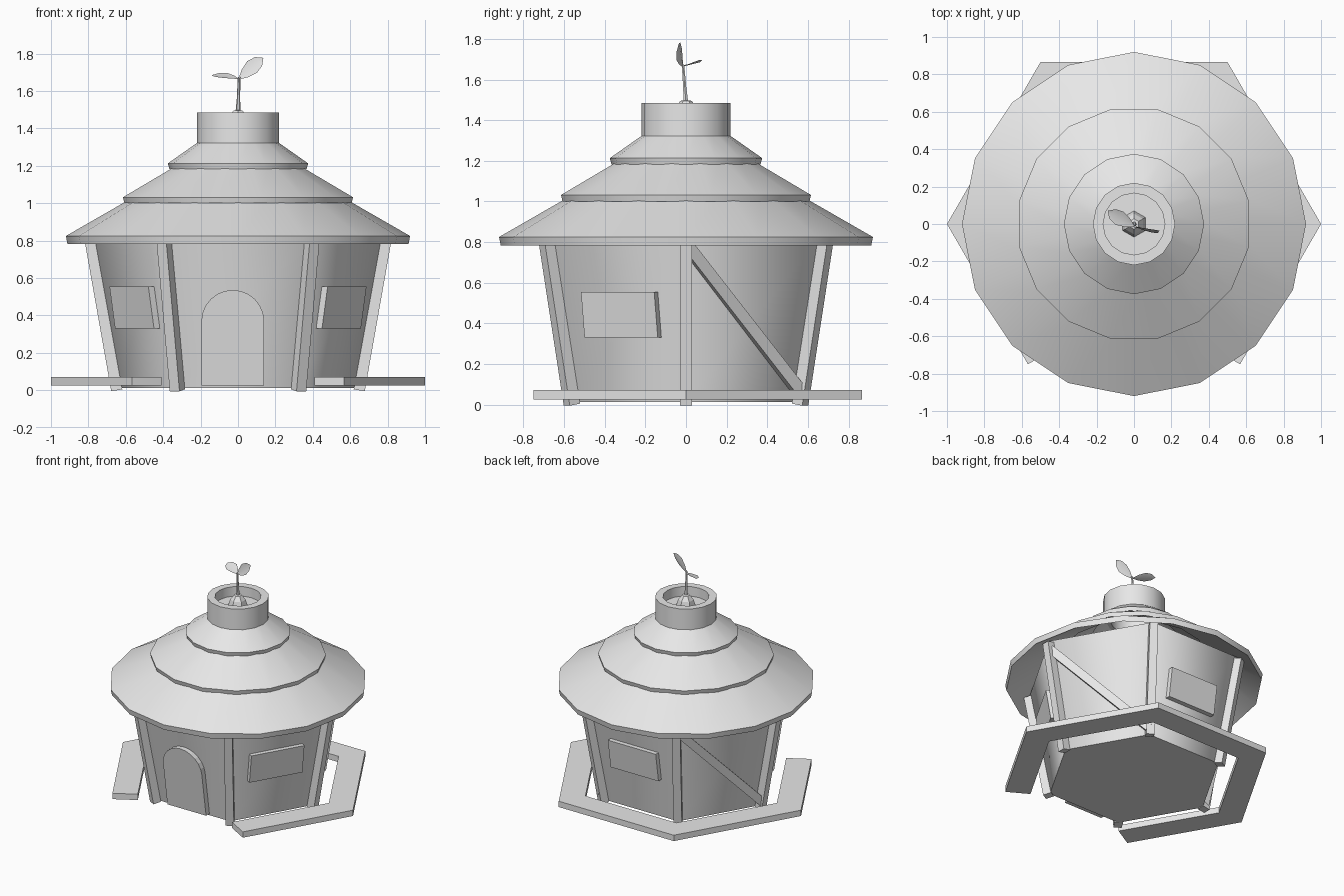
import bpy, bmesh, math
from mathutils import Vector, Matrix

cube = bpy.data.objects.get("Cube")
if cube:
    bpy.data.objects.remove(cube)

grey = bpy.data.materials.new("plain_grey")
grey.use_nodes = True
grey.diffuse_color = (0.8, 0.8, 0.8, 1)
grey.node_tree.nodes["Principled BSDF"].inputs["Base Color"].default_value = (0.8, 0.8, 0.8, 1)

UP = Vector((0, 0, 1))


def polar(r, deg, z=0):
    a = math.radians(deg)
    return Vector((r * math.cos(a), r * math.sin(a), z))


def finish(name, bm, smooth=None):
    bmesh.ops.remove_doubles(bm, verts=bm.verts, dist=1e-5)
    bmesh.ops.recalc_face_normals(bm, faces=bm.faces)
    mesh = bpy.data.meshes.new(name)
    bm.to_mesh(mesh)
    bm.free()
    mesh.materials.append(grey)
    ob = bpy.data.objects.new(name, mesh)
    bpy.context.collection.objects.link(ob)
    if smooth:
        bpy.ops.object.select_all(action='DESELECT')
        ob.select_set(True)
        bpy.context.view_layer.objects.active = ob
        bpy.ops.object.shade_smooth_by_angle(angle=math.radians(smooth))
    return ob


def lathe(name, sides, profile, closed=False, turn=0, smooth=None):
    """Spin a (radius, z) profile into a faceted ring."""
    bm = bmesh.new()
    rings = [[bm.verts.new(polar(r, turn + 360 * i / sides, z)) for i in range(sides)]
             for r, z in profile]
    pairs = list(zip(rings, rings[1:])) + ([(rings[-1], rings[0])] if closed else [])
    for lo, hi in pairs:
        for i in range(sides):
            j = (i + 1) % sides
            bm.faces.new((lo[i], lo[j], hi[j], hi[i]))
    return finish(name, bm, smooth)


def slab(name, points, push):
    """Extrude a flat outline along a vector."""
    bm = bmesh.new()
    face = bm.faces.new([bm.verts.new(p) for p in points])
    new = bmesh.ops.extrude_face_region(bm, geom=[face])["geom"]
    bmesh.ops.translate(bm, vec=push, verts=[v for v in new if isinstance(v, bmesh.types.BMVert)])
    if all(f.is_valid for f in [face]) and len(bm.faces) == len(points) + 1:
        bm.faces.new(face.verts)
    return finish(name, bm)


def beam(name, a, b, outward, width, depth):
    """Square timber from a to b, with its depth facing outward."""
    z = (b - a).normalized()
    x = (outward - z * outward.dot(z)).normalized()
    y = z.cross(x)
    m = Matrix((x * depth, y * width, z * (b - a).length)).transposed().to_4x4()
    m.translation = (a + b) / 2
    bm = bmesh.new()
    bmesh.ops.create_cube(bm, size=1, matrix=m)
    return finish(name, bm)


# Hexagonal body
R0, SLOPE = 0.638, 0.179
lathe("walls", 6, [(0, 0.012), (R0, 0.012), (R0 + SLOPE * 0.85, 0.85), (0, 0.85)], smooth=70)

# Corner posts
for k in range(6):
    beam(f"corner_post_{k + 1}", polar(0.648, 60 * k, 0), polar(0.795, 60 * k, 0.83),
         polar(1, 60 * k), 0.06, 0.06)

# Diagonal braces on the two rear side walls
for side, deg in (("left", 0), ("right", 120)):
    n = polar(1, deg + 30)
    beam(f"{side}_brace", polar(0.77, deg, 0.78) + n * 0.005,
         polar(0.655, deg + 60, 0.05) + n * 0.005, n, 0.06, 0.05)


def wall_panel(name, deg, outline, depth):
    """Plate lying on the sloped wall that faces the given direction."""
    n = polar(1, deg)
    u = UP.cross(n)
    apothem = math.cos(math.radians(30))
    pts = [u * a + UP * z + n * ((R0 + SLOPE * z) * apothem - 0.005) for a, z in outline]
    return slab(name, pts, n * (depth + 0.005))


# Windows
window = [(-0.208, 0.33), (0.208, 0.33), (0.208, 0.555), (-0.208, 0.555)]
for name, deg in (("left_window", -30), ("right_window", -150), ("back_window", 90)):
    wall_panel(name, deg, window, 0.035)

# Arched door, set slightly off centre
arch = [(-0.028 + 0.168 * math.cos(math.pi * i / 12), 0.368 + 0.168 * math.sin(math.pi * i / 12))
        for i in range(13)]
wall_panel("door", -90, [(-0.196, 0.025), (0.14, 0.025)] + arch, 0.04)

# Walkway around the sides and back, open at the front
END, INNER = 0.866, 0.79


def walkway_edge(r, trim):
    corners = [polar(r, 60 * k) for k in range(4)]
    first = polar(1, 0).lerp(polar(1, -60), END)
    last = polar(1, 180).lerp(polar(1, 240), END)
    return [first - polar(trim, -30)] + corners + [last - polar(trim, 210)]


gap = (1 - INNER) * math.cos(math.radians(30))
outline = walkway_edge(1, 0) + walkway_edge(INNER, gap)[::-1]
slab("walkway", [p + UP * 0.025 for p in outline], UP * 0.046)

# Three roof tiers, each turned half a facet from the one below
tiers = [("lower_roof", 0.92, 0.783, 0.825, 0.52, 1.055, 0),
         ("middle_roof", 0.627, 1.0, 1.032, 0.30, 1.222, 11.25),
         ("upper_roof", 0.375, 1.183, 1.213, 0.18, 1.35, 0)]
for name, r, low, rim, r_top, z_top, turn in tiers:
    lathe(name, 16, [(r - 0.008, low), (r, rim), (r_top, z_top), (r_top, z_top - 0.04)],
          closed=True, turn=turn, smooth=35)

# Planter on top, with soil and a bulb
lathe("planter", 16, [(0.22, 1.30), (0.22, 1.485), (0.165, 1.485), (0.165, 1.30)],
      closed=True, smooth=35)
lathe("soil", 16, [(0, 1.41), (0.17, 1.41)])
lathe("bulb", 6, [(0.07, 1.41), (0.055, 1.46), (0.028, 1.495), (0, 1.5)], turn=30)

# Sprout stem
stem = lathe("stem", 6, [(0, 1.48), (0.014, 1.48), (0.009, 1.56), (0.007, 1.675), (0, 1.675)], smooth=50)
for v in stem.data.vertices:
    bend = (v.co.z - 1.48) / 0.195
    v.co += Vector((0.006, -0.015, 0)) * bend


def leaf(name, base, tip, across, width):
    """Pointed leaf blade with a slight fold along its midrib."""
    base, tip = Vector(base), Vector(tip)
    axis = tip - base
    side = (Vector(across) - axis * Vector(across).dot(axis) / axis.length_squared).normalized()
    fold = side.cross(axis).normalized()
    if fold.z < 0:
        fold = -fold
    bm = bmesh.new()
    rows = []
    for t, w in ((0, 0.1), (0.25, 0.65), (0.55, 1), (0.82, 0.75), (1, 0.02)):
        mid = base + axis * t
        h = width * w / 2
        rows.append([bm.verts.new(mid + side * h * s + fold * abs(s) * h * 0.2) for s in (-1, 0, 1)])
    for a, b in zip(rows, rows[1:]):
        for i in range(2):
            bm.faces.new((a[i], a[i + 1], b[i + 1], b[i]))
    return finish(name, bm, 40)


leaf("right_leaf", (0, -0.012, 1.665), (-0.14, 0.07, 1.685), (0.45, 0.89, 0.3), 0.085)
leaf("left_leaf", (0.006, -0.015, 1.665), (0.135, -0.035, 1.777), (-0.6, 0.3, 0.75), 0.085)
